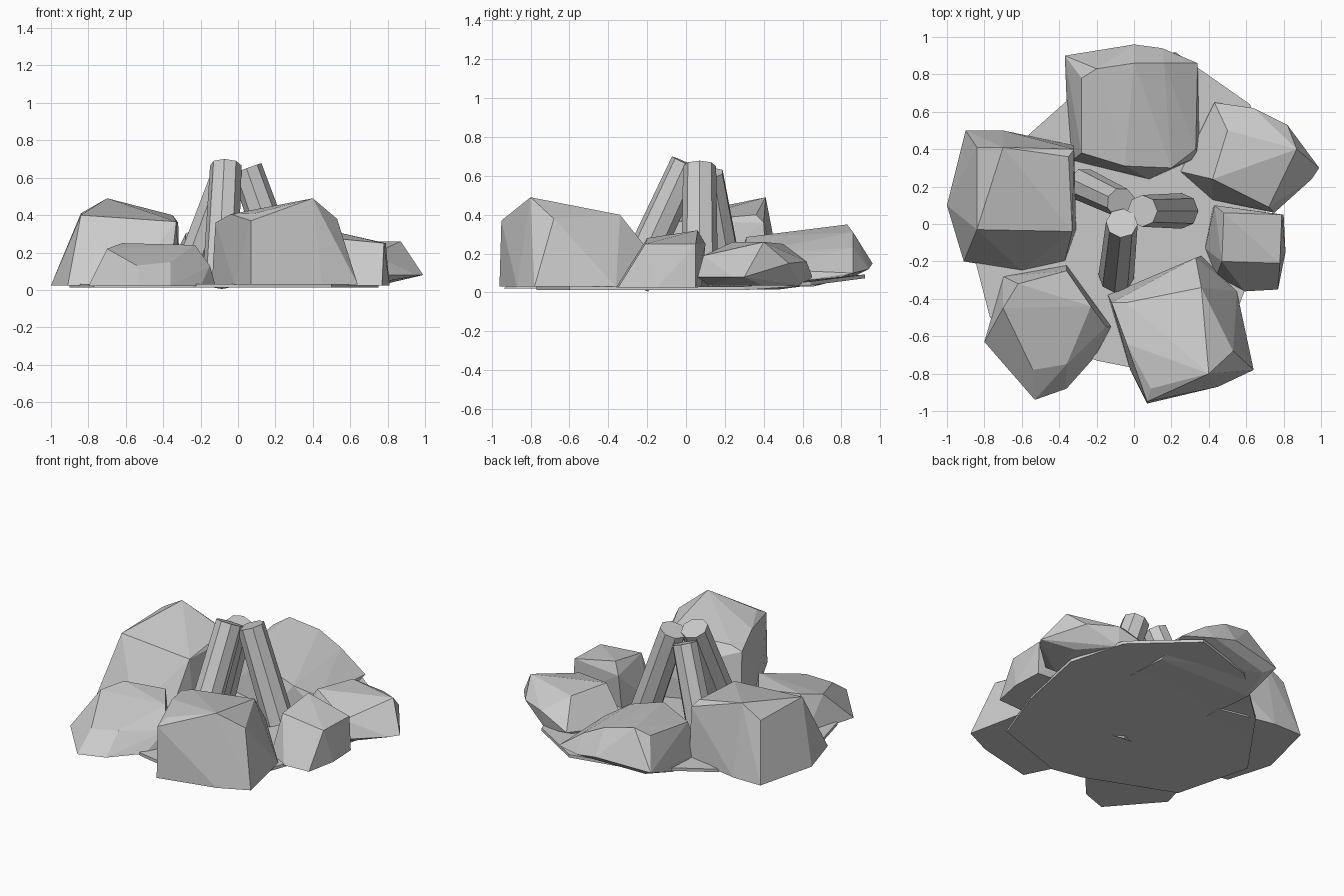
import bpy, bmesh
from mathutils import Vector

if "Cube" in bpy.data.objects:
    bpy.data.objects.remove(bpy.data.objects["Cube"])


def finish(bm, name):
    bmesh.ops.recalc_face_normals(bm, faces=bm.faces)
    me = bpy.data.meshes.new(name)
    bm.to_mesh(me)
    bm.free()
    ob = bpy.data.objects.new(name, me)
    bpy.context.collection.objects.link(ob)
    return ob


def stone(name, z, foot, crown):
    """Faceted boulder: hull of a flat footprint and a few raised corners."""
    bm = bmesh.new()
    for x, y in foot:
        bm.verts.new((x, y, z))
    for p in crown:
        bm.verts.new(p)
    res = bmesh.ops.convex_hull(bm, input=bm.verts)
    junk = {v for v in res["geom_interior"] + res["geom_unused"]
            if isinstance(v, bmesh.types.BMVert)}
    bmesh.ops.delete(bm, geom=list(junk), context='VERTS')
    bmesh.ops.dissolve_limit(bm, angle_limit=0.07, verts=bm.verts, edges=bm.edges)
    return finish(bm, name)


def log(name, base, top, r0=0.095, r1=0.085):
    """Tapered eight-sided log between two points."""
    base, top = Vector(base), Vector(top)
    axis = top - base
    bm = bmesh.new()
    bmesh.ops.create_cone(bm, cap_ends=True, segments=8, radius1=r0,
                          radius2=r1, depth=axis.length)
    ob = finish(bm, name)
    ob.rotation_mode = 'QUATERNION'
    ob.rotation_quaternion = axis.to_track_quat('Z', 'Y')
    ob.location = (base + top) / 2
    return ob


# ash bed under the fire, lifting slightly at the back
bm = bmesh.new()
bed = [(-.77, -.5), (-.2, -.73), (0, -.77), (.5, -.6), (.65, -.2), (.75, .3),
       (.62, .64), (.22, .92), (-.2, .8), (-.56, .48), (-.9, 0)]
face = bm.faces.new([bm.verts.new((x, y, .012 + max(0, y - .45) * .13))
                     for x, y in bed])
up = bmesh.ops.extrude_face_region(bm, geom=[face])["geom"]
bmesh.ops.translate(bm, vec=(0, 0, .02),
                    verts=[v for v in up if isinstance(v, bmesh.types.BMVert)])
finish(bm, "ash_bed")

# ring of stones
stone("stone_front_right", .03,
      [(.07, -.96), (.45, -.87), (.64, -.78), (.55, -.36), (.36, -.17),
       (-.14, -.38), (-.02, -.78)],
      [(.07, -.95, .37), (.09, -.88, .41), (.4, -.8, .49), (.53, -.68, .38),
       (.36, -.34, .40), (.33, -.18, .2), (-.04, -.64, .405),
       (-.04, -.42, .385), (-.12, -.42, .36)])
stone("stone_left", .025,
      [(-1, .1), (-.9, .5), (-.7, .5), (-.32, .42), (-.31, -.03),
       (-.37, -.2), (-.6, -.25), (-.91, -.2)],
      [(-.84, .41, .41), (-.7, .41, .49), (-.35, .36, .40), (-.32, .40, .36),
       (-.33, -.04, .365), (-.84, -.03, .40)])
stone("stone_front_left", .02,
      [(-.36, -.22), (-.12, -.55), (-.2, -.7), (-.36, -.88), (-.53, -.94),
       (-.8, -.63), (-.7, -.28)],
      [(-.7, -.45, .22), (-.62, -.32, .25), (-.36, -.25, .24), (-.23, -.44, .24),
       (-.15, -.55, .13), (-.36, -.75, .15), (-.54, -.78, .13)])
stone("stone_right", .025,
      [(.42, .08), (.8, .05), (.81, -.15), (.77, -.35), (.59, -.36),
       (.44, -.28), (.38, -.13)],
      [(.47, -.2, .28), (.48, .06, .32), (.43, .1, .25), (.79, .05, .25),
       (.78, -.21, .25)])
stone("stone_back_right", .035,
      [(.25, .28), (.4, .55), (.62, .6), (.8, .4), (.72, .12), (.42, .13)],
      [(.99, .3, .08), (.95, .24, .08), (.75, .06, .08), (.43, .65, .08),
       (.64, .62, .16), (.82, .53, .15), (.87, .4, .26), (.5, .5, .25),
       (.42, .24, .26), (.72, .09, .19)])
stone("stone_back", .03,
      [(-.33, .34), (.08, .24), (.35, .36), (-.36, .65), (.33, .65)],
      [(-.37, .9, .12), (0, .96, .15), (.15, .94, .12), (.34, .86, .1),
       (-.3, .86, .08), (-.28, .78, .3), (-.2, .83, .35), (0, .86, .31),
       (.16, .86, .23), (.33, .4, .12), (.2, .3, .2), (-.05, .31, .285),
       (-.28, .38, .24)])

# three logs leaning together
log("log_front", (-.095, -.28, .045), (-.065, .005, .665))
log("log_right", (.255, .07, .06), (.045, .07, .65))
log("log_back", (-.27, .21, .06), (-.07, .115, .61), .09, .08)
